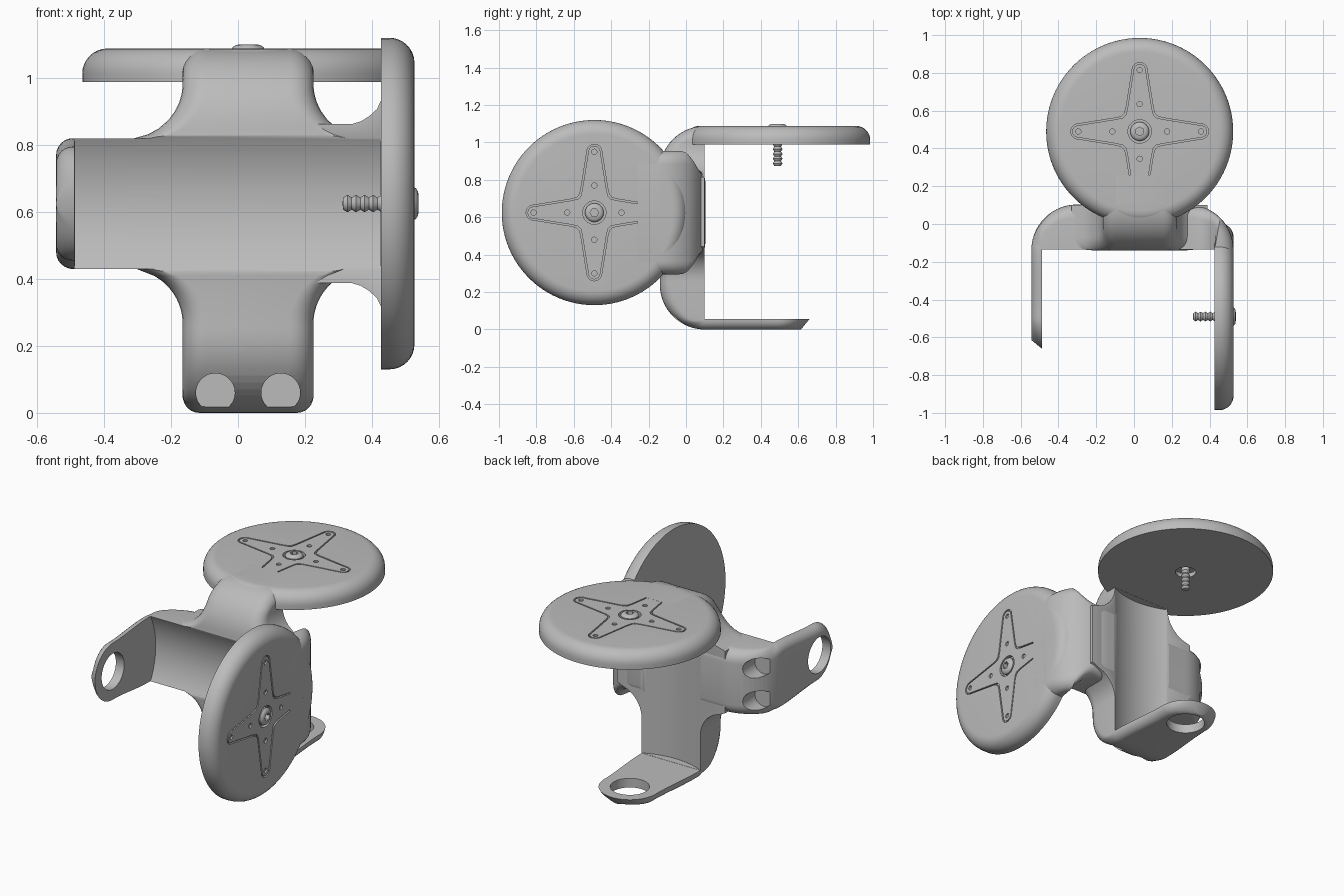
import bpy, bmesh
from math import sin, cos, pi, sqrt, hypot, radians
from mathutils import Matrix, Vector

if "Cube" in bpy.data.objects:
    bpy.data.objects.remove(bpy.data.objects["Cube"])

grey = bpy.data.materials.new("satin_grey")
grey.use_nodes = True
GREY = (0.5, 0.5, 0.5, 1)
grey.diffuse_color = GREY
grey.node_tree.nodes["Principled BSDF"].inputs["Base Color"].default_value = GREY

PLATE, DISC, CORNER = 0.055, 0.1, 0.24   # plate and disc thickness, outer corner radius
PIVOT, RADIUS, HALF = 0.49, 0.495, 0.195  # pivot distance, disc radius, strip half width
EYE = 0.17                                # radius of the rounded plate end


def make(name, bm, matrix):
    bmesh.ops.remove_doubles(bm, verts=bm.verts, dist=1e-5)
    bmesh.ops.recalc_face_normals(bm, faces=bm.faces)
    bm.transform(matrix)
    mesh = bpy.data.meshes.new(name)
    bm.to_mesh(mesh)
    bm.free()
    obj = bpy.data.objects.new(name, mesh)
    bpy.context.scene.collection.objects.link(obj)
    mesh.materials.append(grey)
    return obj


def skin(bm, rings, closed_ends=True):
    """Join equal rings of points into a solid."""
    loops = [[bm.verts.new(p) for p in ring] for ring in rings]
    n = len(loops[0])
    for a, b in zip(loops, loops[1:]):
        for i in range(n):
            j = (i + 1) % n
            bm.faces.new((a[i], a[j], b[j], b[i]))
    if closed_ends:
        bm.faces.new(loops[0])
        bm.faces.new(loops[-1])


def rod(bm, start, end, radius, segments=48):
    start, end = Vector(start), Vector(end)
    axis = end - start
    turn = axis.to_track_quat('Z', 'Y').to_matrix().to_4x4()
    bmesh.ops.create_cone(bm, cap_ends=True, segments=segments, radius1=radius,
                          radius2=radius, depth=axis.length,
                          matrix=Matrix.Translation((start + end) / 2) @ turn)


def lathe(profile, y, segments=64):
    bm = bmesh.new()
    skin(bm, [[(r * cos(2 * pi * i / segments), y + r * sin(2 * pi * i / segments), z)
               for i in range(segments)] for r, z in profile])
    return bm


def cut(obj, cutters):
    for c in cutters:
        c.hide_render = True
        mod = obj.modifiers.new("cut", 'BOOLEAN')
        mod.operation, mod.solver, mod.object = 'DIFFERENCE', 'EXACT', c
    bpy.context.view_layer.update()
    graph = bpy.context.evaluated_depsgraph_get()
    mesh = bpy.data.meshes.new_from_object(obj.evaluated_get(graph))
    obj.modifiers.clear()
    obj.data = mesh


def section(inner, outer, h):
    """Strip cross-section: square inside, rounded outside corners."""
    depth = hypot(outer[0] - inner[0], outer[1] - inner[1])
    r = min(0.07, 0.9 * depth, 0.9 * h)
    arc = []
    for k in range(7):
        a = k * pi / 12
        f = r / depth * (1 - sin(a))
        arc.append((h - r + r * cos(a), outer[0] + (inner[0] - outer[0]) * f,
                    outer[1] + (inner[1] - outer[1]) * f))
    mirrored = [(-x, y, z) for x, y, z in reversed(arc)]
    return [(-h, *inner), (h, *inner)] + arc + mirrored


def bracket_strip(H, yo, yi, width):
    """Sweep from the disc, round the web, to the rounded plate end."""
    cy, rings = yo + CORNER, []
    for y in (0.26, 0.2, cy + 0.01):
        rings.append(section((y, H - DISC), (y, H), width(H)))
    path = [(cy - CORNER * sin(k * pi / 28), H - CORNER + CORNER * cos(k * pi / 28))
            for k in range(15)]
    steps = 36
    path += [(yo, H - CORNER - (H - 2 * CORNER) * k / steps) for k in range(1, steps)]
    path += [(cy - CORNER * cos(k * pi / 28), CORNER - CORNER * sin(k * pi / 28))
             for k in range(15)]
    for y, z in path:
        rings.append(section((yi, min(max(z, PLATE), H - DISC)), (y, z), width(z)))
    for k in range(1, 11):
        t = k / 10
        y = cy + 0.01 + (PIVOT - cy - 0.01) * t
        h = HALF + (EYE - HALF) * t * t * (3 - 2 * t)
        rings.append(section((y, PLATE), (y, 0), h))
    for k in range(1, 16):
        a = radians(86) * k / 15
        rings.append(section((PIVOT + EYE * sin(a), PLATE),
                             (PIVOT + (EYE - 0.045) * sin(a), 0), EYE * cos(a)))
    bm = bmesh.new()
    skin(bm, rings)
    return bm


def horn(z0, z1, gap):
    """Four-armed horn prism with rounded tips."""
    arm = [(0.12, -0.073 + gap)]
    arm += [(0.325 + (0.04 - gap) * cos(a), (0.04 - gap) * sin(a))
            for a in (radians(d) for d in range(-90, 91, 15))]
    arm += [(0.12, 0.073 - gap), (0.095 - gap, 0.081 - gap), (0.081 - gap, 0.095 - gap)]
    pts = []
    for q in range(4):
        c, s = round(cos(q * pi / 2)), round(sin(q * pi / 2))
        pts += [(x * c - y * s, PIVOT + x * s + y * c) for x, y in arm]
    bm = bmesh.new()
    skin(bm, [[(x, y, z) for x, y in pts] for z in (z0, z1)])
    return bm


def cross_flare(z):
    """Strip widens with round fillets where the two webs cross."""
    d, r = abs(z - 0.625), 0.165
    if d <= HALF:
        return HALF + r
    return HALF + r - sqrt(max(0, r * r - (HALF + r - d) ** 2)) if d < HALF + r else HALF


def disc_flare(z):
    """Strip widens towards the disc."""
    x = z - 0.543
    t = min(max((x + 0.1) / 0.35, 0), 1)
    rise = max(0, (x - 0.33) / 0.2) ** 2 * 0.25
    return min(HALF + 0.042 * t * t * (3 - 2 * t) + rise, 0.33)


def bracket(prefix, H, yo, yi, width, M):
    strip = make(prefix + "_strip", bracket_strip(H, yo, yi, width), M)
    # hollow that clears the motor body
    bm = bmesh.new()
    rod(bm, (0, PIVOT, PLATE + 0.001), (0, PIVOT, H - DISC - 0.001),
        hypot(PIVOT - yi, HALF), 128)
    hollow = make(prefix + "_hollow", bm, M)
    # pivot eye and two blind screw holes in the outer corner
    bm = bmesh.new()
    rod(bm, (0, PIVOT, -0.1), (0, PIVOT, 0.2), 0.107)
    for x in (-0.0975, 0.0975):
        rod(bm, (x, yo - 0.2, 0.06), (x, yo + 0.15, 0.06), 0.058)
    holes = make(prefix + "_holes", bm, M)

    # disc with rounded rim
    profile = [(0.001, H - DISC), (RADIUS, H - DISC)]
    profile += [(RADIUS - 0.075 + 0.075 * cos(k * pi / 16), H - 0.075 + 0.075 * sin(k * pi / 16))
                for k in range(9)] + [(0.001, H)]
    disc = make(prefix + "_disc", lathe(profile, PIVOT, 96), M)
    pocket = make(prefix + "_pocket", horn(H - 0.012, H + 0.05, 0), M)
    bm = bmesh.new()
    rod(bm, (0, PIVOT, H - 0.025), (0, PIVOT, H + 0.1), 0.062)
    rod(bm, (0, PIVOT, H - DISC - 0.1), (0, PIVOT, H - DISC + 0.025), 0.058)
    seat = make(prefix + "_seat", bm, M)
    cut(disc, [pocket, seat])

    # flush horn with small screw holes
    plate = make(prefix + "_horn", horn(H - 0.02, H - 0.0005, 0.008), M)
    bm = bmesh.new()
    rod(bm, (0, PIVOT, H - 0.1), (0, PIVOT, H + 0.1), 0.062)
    for q in range(4):
        for d in (0.145, 0.325):
            x, y = d * cos(q * pi / 2), PIVOT + d * sin(q * pi / 2)
            rod(bm, (x, y, H - 0.01), (x, y, H + 0.05), 0.014, 20)
    drill = make(prefix + "_drill", bm, M)
    cut(plate, [drill])

    # pivot screw: threaded shank, domed head, hex socket
    profile = [(0.001, H - 0.215)]
    for k in range(10):
        profile.append((0.026 if k % 2 else 0.018, H - 0.213 + 0.0128 * k))
    profile += [(0.02, H - 0.03), (0.05, H - 0.03), (0.05, H - 0.002), (0.045, H + 0.005),
                (0.035, H + 0.011), (0.001, H + 0.013)]
    screw = make(prefix + "_screw", lathe(profile, PIVOT, 32), M)
    bm = bmesh.new()
    rod(bm, (0, PIVOT, H - 0.015), (0, PIVOT, H + 0.1), 0.023, 6)
    socket = make(prefix + "_socket", bm, M)
    cut(screw, [socket])
    return strip, [disc, plate, screw], hollow, holes, [pocket, seat, drill, socket]


upright = Matrix.Translation((0.03, 0, 0))
sideways = Matrix(((0, 0, 1, -0.543), (0, -1, 0, 0), (1, 0, 0, 0.625), (0, 0, 0, 1)))
sets = [bracket("upright", 1.088, -0.14, 0.10, cross_flare, upright),
        bracket("sideways", 1.07, -0.103, 0.135, disc_flare, sideways)]

# both hollows pass through both webs
hollows = [s[2] for s in sets]
for s in sets:
    cut(s[0], hollows + [s[3]])
for s in sets:
    for helper in [s[2], s[3]] + s[4]:
        bpy.data.objects.remove(helper)

bpy.ops.object.select_all(action='DESELECT')
for s in sets:
    for obj in [s[0]] + s[1]:
        obj.select_set(True)
        bpy.context.view_layer.objects.active = obj
bpy.ops.object.shade_smooth_by_angle(angle=radians(32))
